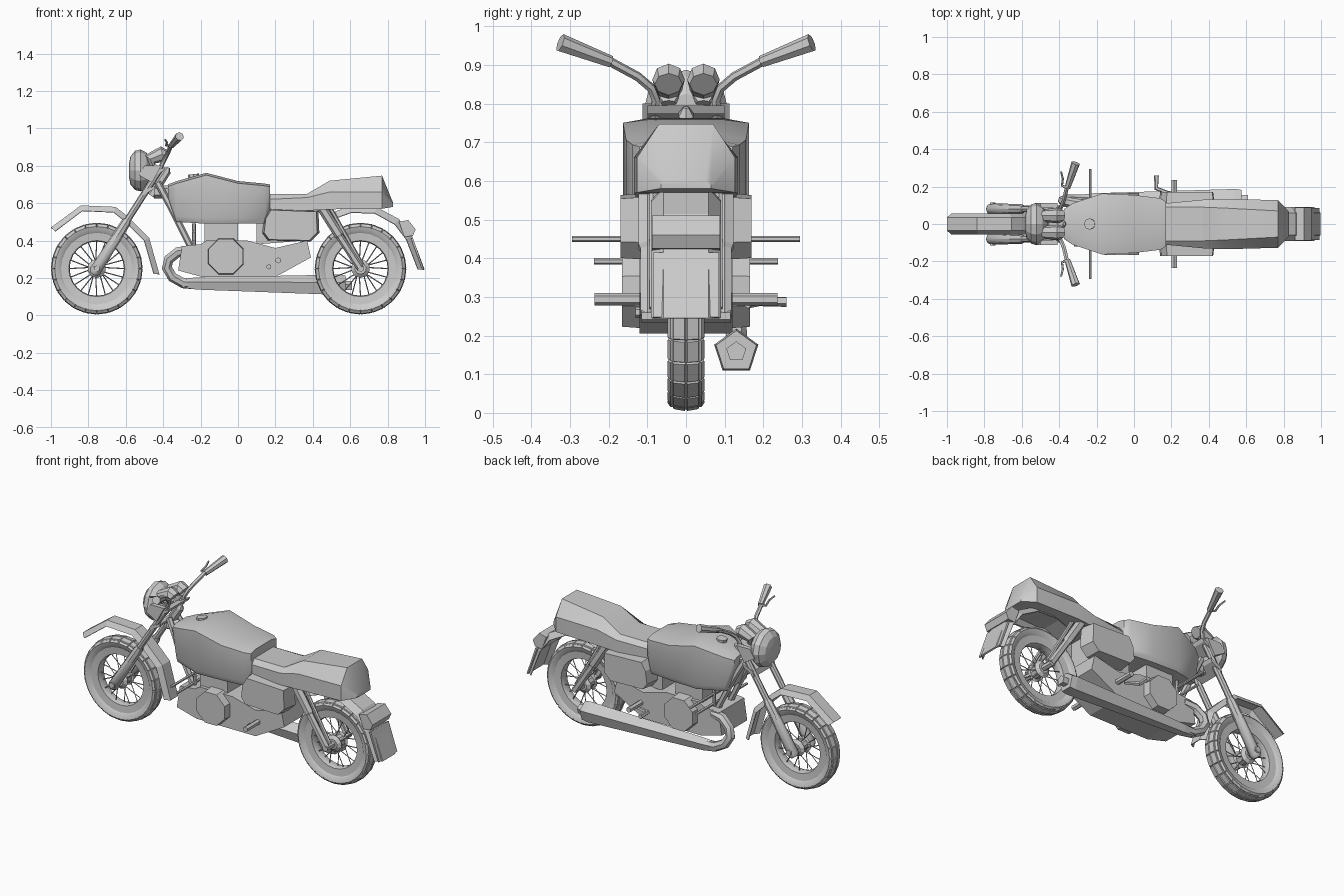
import bpy, bmesh
from math import sin, cos, pi, radians
from mathutils import Vector

if "Cube" in bpy.data.objects:
    bpy.data.objects.remove(bpy.data.objects["Cube"])


def finish(name, bm, smooth=None):
    bmesh.ops.recalc_face_normals(bm, faces=bm.faces)
    me = bpy.data.meshes.new(name)
    bm.to_mesh(me)
    bm.free()
    ob = bpy.data.objects.new(name, me)
    bpy.context.collection.objects.link(ob)
    if smooth:
        bpy.ops.object.select_all(action='DESELECT')
        ob.select_set(True)
        bpy.context.view_layer.objects.active = ob
        bpy.ops.object.shade_smooth_by_angle(angle=radians(smooth))
    return ob


def add_loft(bm, rings, caps=True, closed=False, wrap=True):
    vs = [[bm.verts.new(p) for p in r] for r in rings]
    n = len(rings[0])
    for i in range(len(vs) if closed else len(vs) - 1):
        a, b = vs[i], vs[(i + 1) % len(vs)]
        for j in range(n if wrap else n - 1):
            k = (j + 1) % n
            bm.faces.new((a[j], a[k], b[k], b[j]))
    if caps and not closed:
        bm.faces.new(vs[0])
        bm.faces.new(vs[-1])


def add_tube(bm, pts, radii, sides=6):
    pts = [Vector(p) for p in pts]
    if not isinstance(radii, (list, tuple)):
        radii = [radii] * len(pts)
    rings, u = [], None
    for i, p in enumerate(pts):
        t = (pts[min(i + 1, len(pts) - 1)] - pts[max(i - 1, 0)]).normalized()
        if u is None:
            u = t.cross(Vector((0, 1, 0)) if abs(t.y) < .9 else Vector((1, 0, 0)))
        u = (u - t * u.dot(t)).normalized()
        v = t.cross(u)
        rings.append([p + radii[i] * (u * cos(2 * pi * k / sides) + v * sin(2 * pi * k / sides))
                      for k in range(sides)])
    add_loft(bm, rings)


def tube(name, pts, radii, sides=6, smooth=None, both=False):
    bm = bmesh.new()
    for s in ((1, -1) if both else (1,)):
        add_tube(bm, [(x, y * s, z) for x, y, z in pts], radii, sides)
    return finish(name, bm, smooth)


def prism(name, profile, y0, y1, taper=1.0, both=False):
    # xz outline pushed along y; taper shrinks the outer end
    bm = bmesh.new()
    cx = sum(p[0] for p in profile) / len(profile)
    cz = sum(p[1] for p in profile) / len(profile)
    for s in ((1, -1) if both else (1,)):
        add_loft(bm, [[(x, y0 * s, z) for x, z in profile],
                      [(cx + (x - cx) * taper, y1 * s, cz + (z - cz) * taper) for x, z in profile]])
    return finish(name, bm)


def wheel_ring(name, cx, profile, seg, smooth, tread=False):
    # closed (radius, y) profile spun about the axle
    bm = bmesh.new()
    add_loft(bm, [[(cx + r * cos(2 * pi * k / seg), y, .25 + r * sin(2 * pi * k / seg))
                   for r, y in profile] for k in range(seg)], closed=True)
    if tread:
        bmesh.ops.recalc_face_normals(bm, faces=bm.faces)
        c = Vector((cx, 0, .25))
        blocks = [f for f in bm.faces if (f.calc_center_median() - c).length > .228]
        bmesh.ops.inset_individual(bm, faces=blocks, thickness=.004, depth=.005)
    return finish(name, bm, smooth)


def fender(name, path, cx, w, d):
    bm = bmesh.new()
    rings = []
    for x, z in path:
        p = Vector((x, 0, z))
        n = (p - Vector((cx, 0, .25))).normalized() * d
        rings.append([p - n + Vector((0, -w, 0)), p + Vector((0, -w * .65, 0)),
                      p + Vector((0, w * .65, 0)), p - n + Vector((0, w, 0))])
    add_loft(bm, rings, caps=False, wrap=False)
    ob = finish(name, bm)
    ob.modifiers.new("thickness", 'SOLIDIFY').thickness = .004


# Wheels
for tag, cx in (("front", -.755), ("rear", .655)):
    wheel_ring(tag + "_tire", cx, [(.185, -.026), (.2, -.04), (.22, -.045), (.235, -.034), (.241, 0),
                                   (.235, .034), (.22, .045), (.2, .04), (.185, .026)], 24, 35, True)
    wheel_ring(tag + "_rim", cx, [(.192, -.032), (.15, -.028), (.145, -.012), (.145, .012),
                                  (.15, .028), (.192, .032)], 24, 35)
    tube(tag + "_hub", [(cx, y, .25) for y in (-.045, -.03, -.025, .025, .03, .045)],
         [.03, .05, .035, .035, .05, .03], 10)
    tube(tag + "_axle", [(cx, -.115, .25), (cx, .115, .25)], .018, 6)
    bm = bmesh.new()
    for k in range(20):
        a, s = 2 * pi * k / 20, 1 if k % 2 else -1
        b = a + .15 * (1 if k % 4 < 2 else -1)
        add_tube(bm, [(cx + .04 * cos(b), .028 * s, .25 + .04 * sin(b)),
                      (cx + .15 * cos(a), .006 * s, .25 + .15 * sin(a))], .003, 4)
    finish(tag + "_spokes", bm)

# Front fork, clamps and steering stem
tube("fork_lower", [(-.775, .08, .22), (-.765, .08, .235), (-.6, .08, .495), (-.59, .08, .51)],
     [.02, .031, .026, .02], 8, 40, both=True)
tube("fork_upper", [(-.61, .08, .48), (-.415, .08, .785)], .018, 8, 40, both=True)
for nm, x, z in (("upper_clamp", -.425, .765), ("lower_clamp", -.48, .665)):
    prism(nm, [(x - .04, z - .03), (x + .03, z + .01), (x + .04, z + .03), (x - .03, z)], -.1, .1)
tube("steering_stem", [(-.465, 0, .64), (-.38, 0, .77), (-.372, 0, .79)], [.025, .022, .008], 6)

# Handlebar, grips and levers
tube("handlebar", [(-.42, .08, .77), (-.405, .078, .81), (-.39, .09, .84), (-.375, .125, .87),
                   (-.36, .19, .905), (-.35, .22, .92)], .012, 6, 40, both=True)
tube("grip", [(-.355, .195, .908), (-.312, .325, .957)], [.016, .024], 7, both=True)
tube("lever", [(-.36, .195, .91), (-.385, .205, .91), (-.38, .24, .925), (-.39, .28, .94)],
     [.01, .007, .006, .005], 5, both=True)

# Headlight, its brackets and the gauges
tube("headlight", [(x, 0, .775) for x in (-.582, -.575, -.55, -.52, -.49, -.46)],
     [.04, .075, .105, .112, .095, .05], 12)
prism("headlight_bracket", [(-.53, .75), (-.46, .71), (-.41, .8), (-.5, .8)], .085, .112, both=True)
tube("gauge", [(-.455, .045, .8), (-.47, .045, .835), (-.405, .045, .862), (-.39, .045, .85)],
     [.02, .035, .042, .036], 8, both=True)

# Fuel tank
bm = bmesh.new()
add_loft(bm, [[(x, -w * .9, zb), (x, -w, zb + .03), (x, -w, zt - .012), (x, -w * .6, zt),
               (x, w * .6, zt), (x, w, zt - .012), (x, w, zb + .03), (x, w * .9, zb)]
              for x, w, zb, zt in ((-.375, .08, .63, .7), (-.33, .11, .5, .717), (-.17, .163, .49, .762),
                                   (0, .155, .49, .718), (.14, .138, .49, .705), (.17, .12, .56, .7))])
finish("fuel_tank", bm, 40)
tube("tank_cap", [(-.235, 0, .73), (-.238, 0, .755)], .03, 8)

# Seat
bm = bmesh.new()
add_loft(bm, [[(x, -w, zb), (x, -w, zm), (x, -t, zt), (x, t, zt), (x, w, zm), (x, w, zb)]
              for x, w, t, zb, zm, zt in ((.16, .11, .09, .56, .62, .65), (.37, .13, .09, .56, .63, .65),
                                          (.49, .135, .085, .567, .66, .72), (.77, .127, .07, .57, .66, .747),
                                          (.83, .065, .05, .58, .59, .6))])
finish("seat", bm, 30)

# Side covers with the box between them
cover = [(.13, .44), (.16, .4), (.39, .395), (.435, .44), (.43, .56), (.17, .57), (.14, .52)]
prism("side_cover", cover, .08, .17, .93, both=True)
prism("battery_box", [(.1, .38), (.36, .4), (.36, .57), (.1, .57)], -.08, .08)

# Engine: crankcase, round covers, cylinder block, front housing
prism("crankcase", [(-.3, .37), (-.32, .24), (-.19, .205), (.2, .205), (.39, .31), (.37, .4),
                    (.2, .36), (.05, .4), (-.17, .4), (-.2, .38)], -.12, .12)
octagon = [(-.065 + .105 * cos(pi * (k + .5) / 4), .315 + .105 * sin(pi * (k + .5) / 4)) for k in range(8)]
prism("engine_cover", octagon, .1, .165, .95, both=True)
prism("cylinder_block", [(-.18, .37), (0, .37), (0, .51), (-.18, .51)], -.1, .1)
for k, (x, z) in enumerate(((.215, .295), (.165, .26))):
    tube(f"cover_bolt_{k}", [(x, -.13, z), (x, -.11, z)], .014, 6)

# Frame down tubes and front guard bars
tube("down_tube", [(-.43, .035, .71), (-.36, .055, .58), (-.255, .06, .37)], .018, 6, both=True)
tube("head_tube", [(-.45, 0, .66), (-.34, 0, .66)], .035, 6)
tube("guard_bar_upper", [(-.235, -.295, .45), (-.235, .295, .45)], .008, 6)
tube("guard_bar_lower", [(-.235, -.238, .392), (-.235, .238, .392)], .008, 6)
tube("guard_bracket", [(-.235, .07, .37), (-.235, .07, .49)], .01, 6, both=True)

# Foot pegs and brake pedal
tube("foot_peg", [(.215, .1, .294), (.215, .236, .294)], .016, 6, both=True)
tube("brake_pedal", [(.2, .16, .28), (.12, .19, .288), (.12, .26, .288)], [.01, .012, .014], 5)

# Exhaust on one side only
tube("exhaust_pipe", [(-.25, .1, .35), (-.32, .11, .34), (-.37, .12, .3), (-.38, .125, .255),
                      (-.35, .13, .205), (-.29, .13, .172), (-.24, .13, .168)], .028, 7, 40)
tube("muffler", [(-.3, .13, .17), (-.22, .13, .167), (.54, .13, .158), (.575, .13, .158)],
     [.026, .036, .06, .055], 5)
tube("muffler_tip", [(.55, .13, .158), (.61, .13, .158)], .027, 5)

# Rear shocks and their slim outer rods
tube("rear_shock", [(.445, .1, .58), (.54, .1, .43), (.545, .1, .42), (.655, .1, .25)],
     [.026, .026, .02, .02], 6, both=True)
tube("shock_rod", [(.49, .085, .58), (.665, .085, .27)], .011, 6, both=True)

# Fenders, tail light and rear plate
fender("front_fender", [(-1, .47), (-.84, .588), (-.655, .58), (-.59, .53), (-.475, .415), (-.42, .22)],
       -.755, .055, .03)
fender("rear_fender", [(.45, .53), (.6, .585), (.74, .58), (.86, .515), (.93, .425), (.998, .245)],
       .655, .09, .035)
prism("tail_light", [(.86, .5), (.89, .42), (.935, .425), (.95, .46), (.91, .51)], -.088, .088)
prism("rear_plate", [(.925, .41), (.985, .245), (.992, .248), (.935, .415)], -.085, .085)
